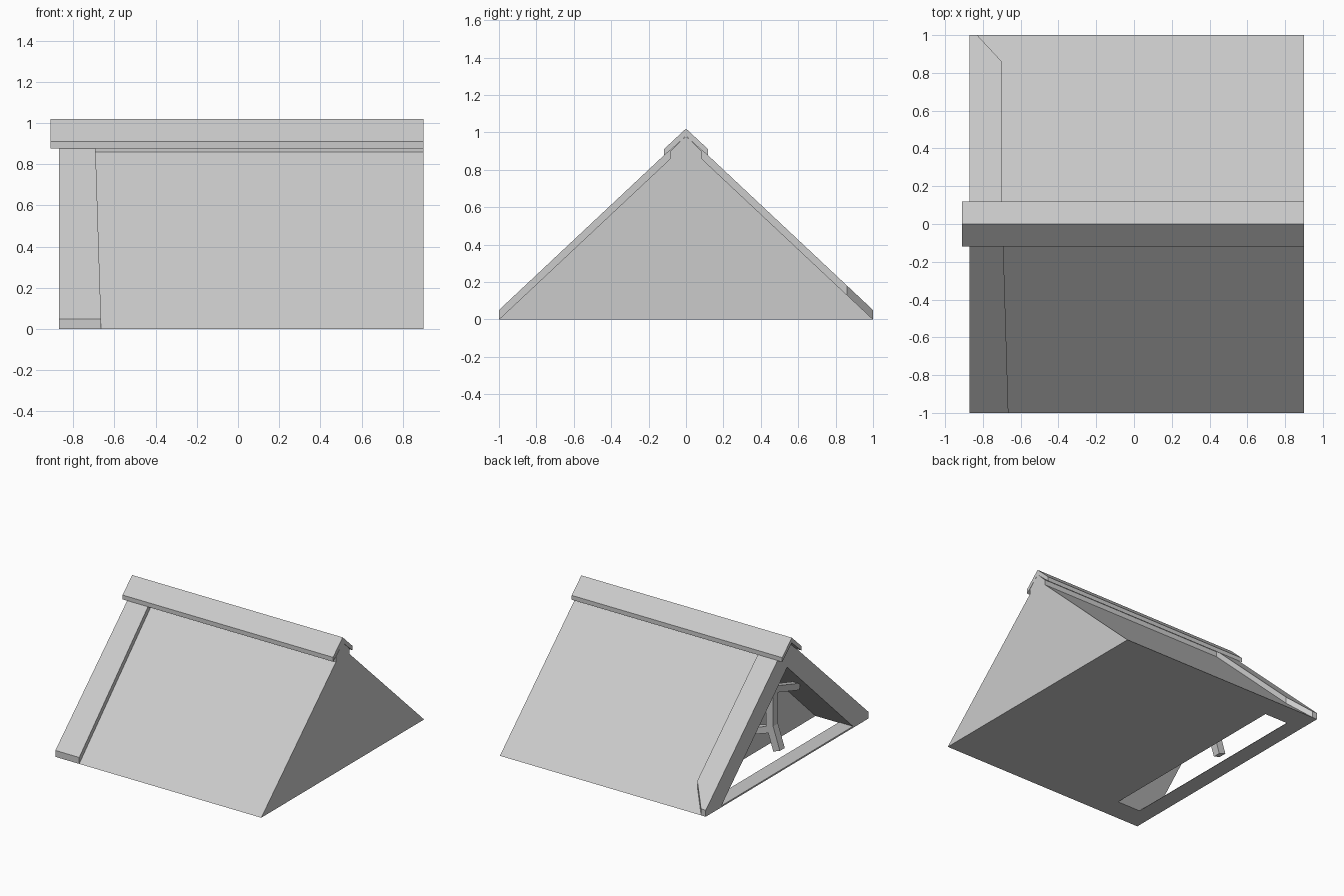
import bpy, bmesh
from mathutils import Vector

if "Cube" in bpy.data.objects:
    bpy.data.objects.remove(bpy.data.objects["Cube"])

PITCH = 0.86 / 0.917          # rise of the roof slope per unit of y


def mesh_object(name, bm):
    bmesh.ops.recalc_face_normals(bm, faces=bm.faces)
    me = bpy.data.meshes.new(name)
    bm.to_mesh(me)
    bm.free()
    ob = bpy.data.objects.new(name, me)
    bpy.context.collection.objects.link(ob)
    return ob


def loft(name, a, b):
    """Closed solid between two matching outlines."""
    bm = bmesh.new()
    va = [bm.verts.new(p) for p in a]
    vb = [bm.verts.new(p) for p in b]
    n = len(va)
    bm.faces.new(va)
    bm.faces.new(vb[::-1])
    for i in range(n):
        j = (i + 1) % n
        bm.faces.new((va[i], va[j], vb[j], vb[i]))
    return mesh_object(name, bm)


def prism_x(name, yz, x0, x1):
    return loft(name, [(x0, y, z) for y, z in yz], [(x1, y, z) for y, z in yz])


def mirrored(half):
    """Complete a half profile across y = 0, skipping points on the axis."""
    return half + [(-y, z) for y, z in reversed(half) if abs(y) > 1e-6]


def roof_z(y):
    return PITCH * (1 - abs(y))


def barge_board(name, xy):
    return loft(name, [(x, y, roof_z(y)) for x, y in xy],
                [(x, y, roof_z(y) + 0.05) for x, y in xy])


def strut(name, p, q, w):
    """Square bar from p to q."""
    p, q = Vector(p), Vector(q)
    d = (q - p).normalized()
    s = d.cross(Vector((0, 1, 0)) if abs(d.y) < 0.5 else Vector((1, 0, 0))).normalized()
    t = d.cross(s)
    ring = [(s + t) * w / 2, (t - s) * w / 2, (-s - t) * w / 2, (s - t) * w / 2]
    return loft(name, [p + r for r in ring], [q + r for r in ring])


# Roof body: solid gable with a small upstand under the ridge
body = prism_x("roof_body", [(0, 0.98), (0.083, 0.9), (0.083, 0.86), (1, 0),
                             (-1, 0), (-0.083, 0.86), (-0.083, 0.9)], -0.87, 0.9)

# Recessed open gable, cut through the floor
k = 0.78 / 0.82
cutter = prism_x("gable_cutter", [(0, 0.78), (0.82, 0), (0.82, -0.2),
                                  (-0.82, -0.2), (-0.82, 0)], -1.2, -0.54)
cut = body.modifiers.new("gable_recess", 'BOOLEAN')
cut.operation = 'DIFFERENCE'
cut.solver = 'EXACT'
cut.object = cutter
bpy.context.view_layer.objects.active = body
body.select_set(True)
bpy.ops.object.modifier_apply(modifier=cut.name)
bpy.data.objects.remove(cutter)

# Tie beam across the foot of the open gable
prism_x_beam = loft("tie_beam",
                    [(-0.87, -0.83, 0), (-0.74, -0.83, 0), (-0.75, -0.83, 0.012), (-0.87, -0.83, 0.012)],
                    [(-0.87, 0.83, 0), (-0.74, 0.83, 0), (-0.75, 0.83, 0.012), (-0.87, 0.83, 0.012)])

# Raised barge boards along the gable edge
barge_board("front_barge_board", [(-0.87, -1), (-0.665, -1), (-0.695, 0), (-0.87, 0)])
barge_board("back_barge_board", [(-0.87, 1), (-0.83, 1), (-0.7, 0.86), (-0.7, 0), (-0.87, 0)])

# Ridge cap: overhanging chevron
cap = mirrored([(0.118, 0.91), (0.118, 0.876)])
prism_x("ridge_cap", [(0, 1.02), (0.118, 0.91), (0.118, 0.876), (0.083, 0.905), (0, 0.98),
                      (-0.083, 0.905), (-0.118, 0.876), (-0.118, 0.91)], -0.91, 0.9)

# Hanging bracket inside the gable
strut("bracket_post", (-0.74, 0, 0.27), (-0.74, 0, 0.6), 0.06)
strut("bracket_foot", (-0.74, 0, 0.3), (-0.8, 0, 0.12), 0.06)
strut("bracket_wall_strut", (-0.74, 0, 0.27), (-0.53, 0, 0.2), 0.05)
for side, label in ((-1, "front"), (1, "back")):
    strut(f"bracket_{label}_arm", (-0.74, 0, 0.58), (-0.76, side * 0.28, 0.5), 0.05)
